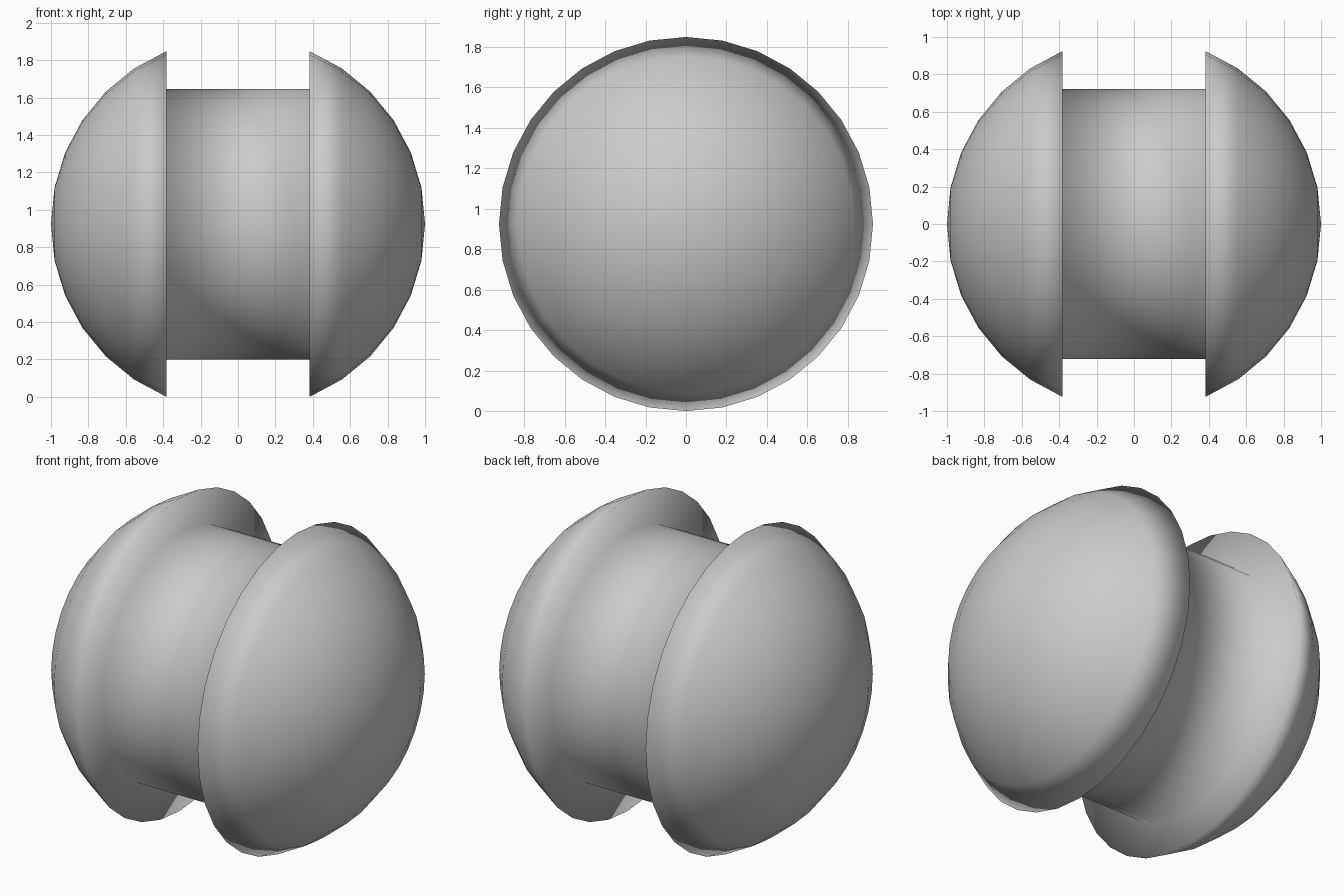
import bpy
import bmesh
from math import radians
from mathutils import Matrix

if "Cube" in bpy.data.objects:
    bpy.data.objects.remove(bpy.data.objects["Cube"])

SIDES = 32
CORE_RADIUS = 0.723

# Plain grey material
grey = bpy.data.materials.new("plain_grey")
grey.use_nodes = True
colour = (0.6, 0.6, 0.6, 1)
grey.diffuse_color = colour
grey.node_tree.nodes["Principled BSDF"].inputs["Base Color"].default_value = colour

# Domed ends: a sphere lying along x, with its middle band removed
bm = bmesh.new()
bmesh.ops.create_uvsphere(bm, u_segments=SIDES, v_segments=SIDES // 2, radius=1,
                          matrix=Matrix.Rotation(radians(90), 4, "Y"))
middle = [v for v in bm.verts if abs(v.co.x) < 0.3]
bmesh.ops.delete(bm, geom=middle, context="VERTS")
rim_radius = max(v.co.z for v in bm.verts)

# Flat inner walls: each rim is extruded inwards to the core
rims = [e for e in bm.edges if e.is_boundary]
walls = bmesh.ops.extrude_edge_only(bm, edges=rims)["geom"]
shrink = CORE_RADIUS / rim_radius
for v in walls:
    if isinstance(v, bmesh.types.BMVert):
        v.co.y *= shrink
        v.co.z *= shrink

# Core: a straight drum joining the two walls
bmesh.ops.bridge_loops(bm, edges=[e for e in bm.edges if e.is_boundary])
bmesh.ops.recalc_face_normals(bm, faces=bm.faces)
bmesh.ops.translate(bm, verts=bm.verts, vec=(0, 0, rim_radius))
for face in bm.faces:
    face.smooth = True

mesh = bpy.data.meshes.new("grooved_ball")
bm.to_mesh(mesh)
bm.free()
mesh.materials.append(grey)
ball = bpy.data.objects.new("grooved_ball", mesh)
bpy.context.collection.objects.link(ball)
